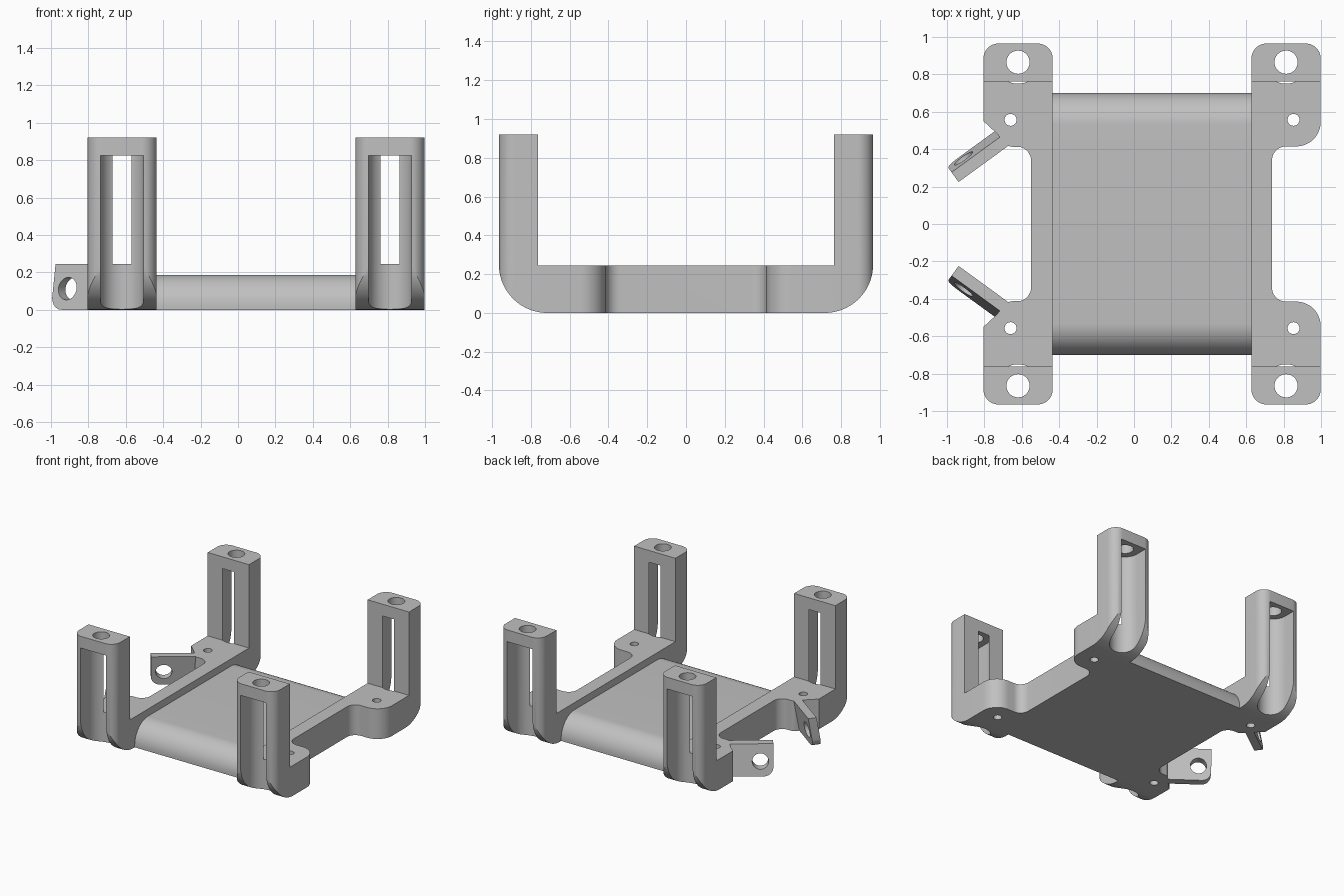
import bpy, bmesh, math
from mathutils import Vector

if "Cube" in bpy.data.objects:
    bpy.data.objects.remove(bpy.data.objects["Cube"], do_unlink=True)

grey = bpy.data.materials.new("matte grey")
grey.use_nodes = True
grey.diffuse_color = (0.53, 0.53, 0.53, 1)
grey.node_tree.nodes["Principled BSDF"].inputs["Base Color"].default_value = (0.53, 0.53, 0.53, 1)


def rounded(corners, steps=12):
    """Closed outline from (a, b, radius) corners."""
    out = []
    for i, (a, b, r) in enumerate(corners):
        p = Vector((a, b))
        if r == 0:
            out.append(p)
            continue
        d1 = (Vector(corners[i - 1][:2]) - p).normalized()
        d2 = (Vector(corners[(i + 1) % len(corners)][:2]) - p).normalized()
        half = d1.angle(d2) / 2
        centre = p + (d1 + d2).normalized() * r / math.sin(half)
        start = p + d1 * r / math.tan(half) - centre
        end = p + d2 * r / math.tan(half) - centre
        sweep = math.pi - 2 * half
        for k in range(steps + 1):
            t = k / steps
            out.append(centre + (start * math.sin((1 - t) * sweep) + end * math.sin(t * sweep)) / math.sin(sweep))
    return out


def circle(x, y, r, n=40):
    return [Vector((x + r * math.cos(2 * math.pi * i / n), y + r * math.sin(2 * math.pi * i / n))) for i in range(n)]


def prism(name, outline, low, high, place):
    """Extrude an outline between two depths; place maps (a, b, depth) to xyz."""
    bm = bmesh.new()
    ends = [[bm.verts.new(place(p[0], p[1], d)) for p in outline] for d in (low, high)]
    for ring in ends:
        bm.faces.new(ring)
    n = len(outline)
    for i in range(n):
        j = (i + 1) % n
        bm.faces.new((ends[0][i], ends[0][j], ends[1][j], ends[1][i]))
    bmesh.ops.recalc_face_normals(bm, faces=bm.faces)
    mesh = bpy.data.meshes.new(name)
    bm.to_mesh(mesh)
    bm.free()
    mesh.materials.append(grey)
    ob = bpy.data.objects.new(name, mesh)
    bpy.context.collection.objects.link(ob)
    return ob


def activate(ob):
    bpy.ops.object.select_all(action="DESELECT")
    ob.select_set(True)
    bpy.context.view_layer.objects.active = ob


def combine(ob, tool, operation="DIFFERENCE"):
    activate(ob)
    mod = ob.modifiers.new("cut", "BOOLEAN")
    mod.operation, mod.solver, mod.object = operation, "EXACT", tool
    bpy.ops.object.modifier_apply(modifier=mod.name)
    bpy.data.objects.remove(tool, do_unlink=True)


def finish(ob):
    activate(ob)
    bpy.ops.object.shade_smooth_by_angle(angle=math.radians(30))


def upright(x, y, z):
    return (x, y, z)


def along_x(y, z, x):
    return (x, y, z)


# U-shaped side profile shared by both rails
side = [(0.965, 0.92, 0), (0.965, 0, 0.25), (-0.965, 0, 0.25), (-0.965, 0.92, 0),
        (-0.762, 0.92, 0), (-0.762, 0.245, 0), (0.762, 0.245, 0), (0.762, 0.92, 0)]

# Outer edge of each rail footprint: distance from inner wall, y, radius
plain_edge = [(0.37, 0.415, 0.13), (0.11, 0.415, 0.075)]
tab_edge = [(0.37, 0.55, 0), (0.305, 0.49, 0), (0.235, 0.413, 0.04), (0.115, 0.413, 0.075)]


def make_rail(name, inner, s, edge):
    half = [(0, 0.965, 0.08), (0.37, 0.965, 0.08)] + edge
    full = half + [(w, -y, r) for w, y, r in reversed(half)]
    rail = prism(name, rounded([(inner + s * w, y, r) for w, y, r in full]), 0, 0.92, upright)
    low, high = sorted((inner - s * 0.1, inner + s * 0.5))
    combine(rail, prism("profile", rounded(side, 20), low, high, along_x), "INTERSECT")
    cx = inner + s * 0.185
    for e in (1, -1):
        # Round-backed channel open to the outside, breaking through as a slot
        y, r = e * 0.865, 0.115
        arc = [(cx + r * math.cos(t), y - e * r * math.sin(t))
               for t in (math.pi * k / 32 for k in range(33))]
        channel = arc + [(cx - r, e * 1.2), (cx + r, e * 1.2)]
        combine(rail, prism("channel", channel, -0.1, 0.825, upright))
        # Bolt hole in the post top and screw hole in the foot
        combine(rail, prism("bolt", circle(cx, y, 0.062), 0.7, 1.1, upright))
        combine(rail, prism("screw", circle(inner + s * 0.225, e * 0.557, 0.032), -0.1, 0.4, upright))
    finish(rail)


make_rail("right_rail", -0.435, -1, tab_edge)
make_rail("left_rail", 0.628, 1, plain_edge)

# Centre plate with rounded-over front and back edges
plate = [(-0.7, 0, 0), (-0.7, 0.187, 0.17), (0.7, 0.187, 0.17), (0.7, 0, 0)]
finish(prism("centre_plate", rounded(plate, 20), -0.48, 0.67, along_x))

# Leaning tabs with a cross hole
for e, name in ((1, "back_tab"), (-1, "front_tab")):
    def lean(u, z, d, e=e):
        out = d - 0.17 * z
        return (-1.0 + 0.81 * u - 0.59 * out, e * (0.31 + 0.59 * u + 0.81 * out), z)
    shape = [(0, 0.245, 0), (0, 0, 0.07), (0.36, 0, 0), (0.36, 0.245, 0)]
    tab = prism(name, rounded(shape), -0.064, 0, lean)
    combine(tab, prism("cross_hole", circle(0.095, 0.113, 0.06), -0.2, 0.1, lean))
    finish(tab)
